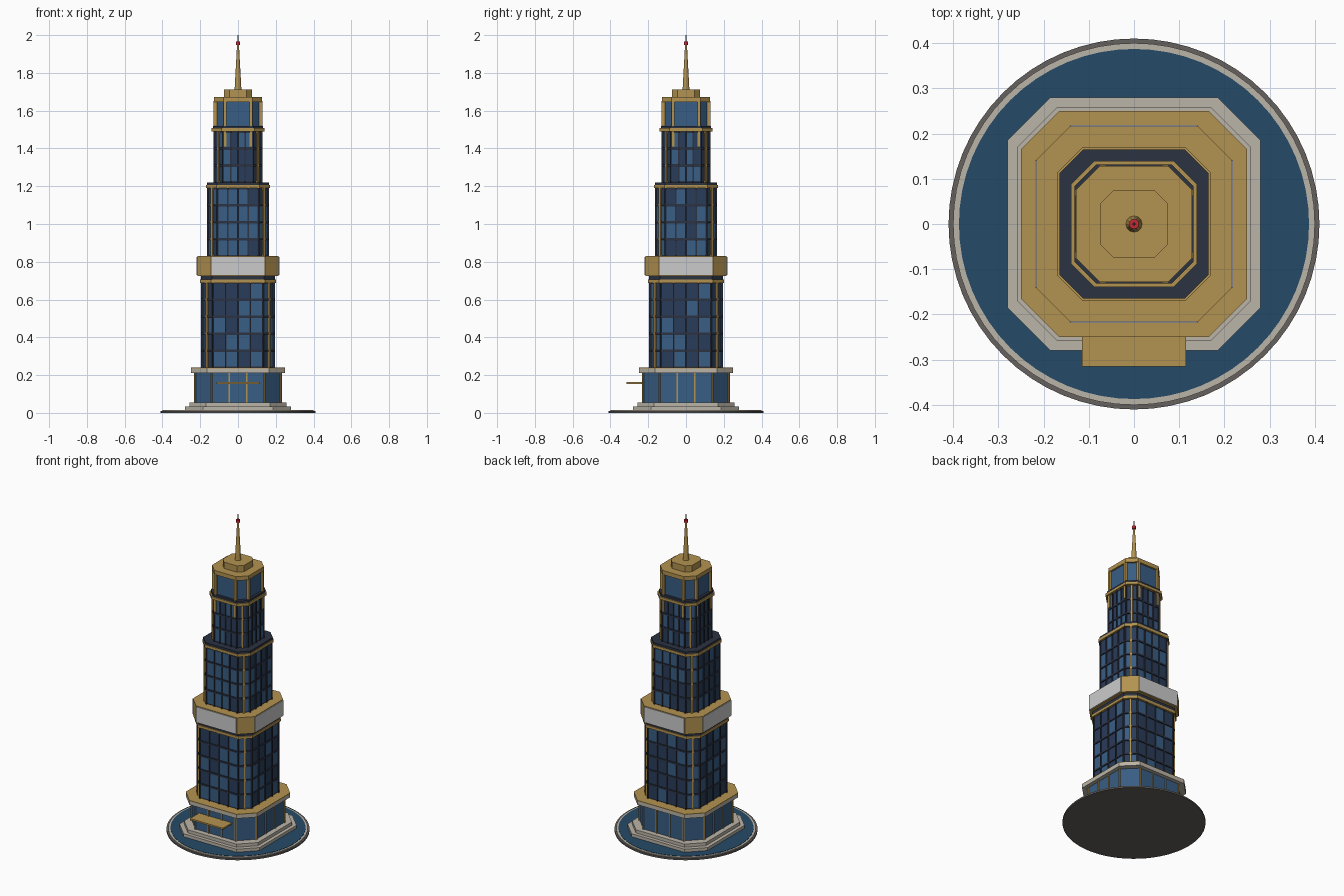
import bpy, bmesh, math, random
from mathutils import Matrix, Vector

if "Cube" in bpy.data.objects:
    bpy.data.objects.remove(bpy.data.objects["Cube"])

random.seed(7)


def mat(name, r, g, b):
    m = bpy.data.materials.new(name)
    m.diffuse_color = (r, g, b, 1)
    m.use_nodes = True
    m.node_tree.nodes["Principled BSDF"].inputs["Base Color"].default_value = m.diffuse_color
    return m


GOLD = mat("gold", 0.45, 0.29, 0.08)
DARK = mat("dark_frame", 0.025, 0.032, 0.055)
NAVY = mat("navy_glass", 0.022, 0.045, 0.10)
BLUE = mat("blue_glass", 0.04, 0.11, 0.23)
STONE = mat("stone", 0.50, 0.46, 0.39)
KERB = mat("kerb", 0.13, 0.12, 0.11)
WATER = mat("water", 0.018, 0.07, 0.14)
WHITE = mat("white_panel", 0.8, 0.8, 0.8)
RED = mat("red", 0.6, 0.02, 0.03)


def finish(name, bm, material):
    me = bpy.data.meshes.new(name)
    bmesh.ops.recalc_face_normals(bm, faces=bm.faces)
    bm.to_mesh(me)
    bm.free()
    me.materials.append(material)
    ob = bpy.data.objects.new(name, me)
    bpy.context.collection.objects.link(ob)
    return ob


def octagon(name, h, f, z0, z1, material):
    """Square prism of half width h with chamfered corners; flats reach +-f."""
    pts = [(f, -h), (h, -f), (h, f), (f, h), (-f, h), (-h, f), (-h, -f), (-f, -h)]
    bm = bmesh.new()
    face = bm.faces.new([bm.verts.new((x, y, z0)) for x, y in pts])
    ext = bmesh.ops.extrude_face_region(bm, geom=[face])["geom"]
    bmesh.ops.translate(bm, vec=(0, 0, z1 - z0),
                        verts=[v for v in ext if isinstance(v, bmesh.types.BMVert)])
    # extrusion keeps the bottom cap
    if not any(all(abs(v.co.z - z0) < 1e-6 for v in fc.verts) for fc in bm.faces):
        bm.faces.new([v for v in bm.verts if abs(v.co.z - z0) < 1e-6])
    return finish(name, bm, material)


def add_box(bm, angle, u, d, z0, z1, w, t):
    """Box on a wall facing outward: u along the wall, d distance from axis."""
    m = (Matrix.Rotation(angle, 4, 'Z') @ Matrix.Translation((u, -d, (z0 + z1) / 2))
         @ Matrix.Diagonal((w, t, z1 - z0, 1)))
    bmesh.ops.create_cube(bm, size=1, matrix=m)


def walls(h, f):
    """Angle, distance, width and is_main for the eight walls."""
    for i in range(8):
        a = i * math.pi / 4
        if i % 2 == 0:
            yield a, h, 2 * f, True
        else:
            yield a, (h + f) / math.sqrt(2), (h - f) * math.sqrt(2), False


def lathe(name, r0, r1, z0, z1, material, seg=16):
    bm = bmesh.new()
    bmesh.ops.create_cone(bm, cap_ends=True, segments=seg, radius1=r0, radius2=r1,
                          depth=z1 - z0, matrix=Matrix.Translation((0, 0, (z0 + z1) / 2)))
    return finish(name, bm, material)


def tier(name, h, f, z0, z1, rows, cols):
    """Glazed shaft: dark core, random panes, mullions, floor bands, gold corner fins."""
    octagon(name + "_core", h, f, z0, z1, DARK)
    navy, blue, frame, fins = (bmesh.new() for _ in range(4))
    rh = (z1 - z0) / rows
    for a, d, w, main in walls(h, f):
        n = cols if main else 2
        cw = w / n
        for r in range(rows):
            for c in range(n):
                bm = blue if random.random() < 0.4 else navy
                add_box(bm, a, (c + 0.5) * cw - w / 2, d, z0 + r * rh + 0.007,
                        z0 + (r + 1) * rh - 0.007, cw - 0.008, 0.006)
        if main:
            for c in range(n + 1):
                add_box(frame, a, c * cw - w / 2, d, z0, z1, 0.007, 0.016)
        else:
            add_box(fins, a, 0, d, z0, z1, 0.012, 0.022)
    finish(name + "_navy_panes", navy, NAVY)
    finish(name + "_blue_panes", blue, BLUE)
    finish(name + "_mullions", frame, DARK)
    finish(name + "_corner_fins", fins, GOLD)
    for r in range(1, rows):
        z = z0 + r * rh
        octagon(f"{name}_floor_band_{r}", h + 0.007, f + 0.003, z - 0.005, z + 0.005, DARK)


# round pool base
lathe("pool_kerb", 0.41, 0.41, 0, 0.010, KERB, 64)
lathe("pool_rim", 0.40, 0.40, 0.005, 0.014, STONE, 64)
lathe("pool_water", 0.387, 0.387, 0.008, 0.016, WATER, 64)

# plinth steps
octagon("lower_step", 0.28, 0.185, 0.012, 0.035, STONE)
octagon("upper_step", 0.258, 0.17, 0.035, 0.055, STONE)

# lobby with gold mullions
octagon("lobby_glass", 0.225, 0.14, 0.055, 0.212, BLUE)
bm = bmesh.new()
for a, d, w, main in walls(0.225, 0.14):
    for k in range(4 if main else 2):
        u = -w / 2 + k * w / (3 if main else 1)
        add_box(bm, a, u, d, 0.055, 0.212, 0.007, 0.012)
finish("lobby_mullions", bm, GOLD)
octagon("lobby_cornice", 0.25, 0.165, 0.212, 0.235, STONE)
octagon("lobby_roof", 0.25, 0.165, 0.235, 0.239, GOLD)

# entrance canopy
bm = bmesh.new()
add_box(bm, 0, 0, 0.265, 0.153, 0.163, 0.23, 0.10)
finish("entrance_canopy", bm, GOLD)

# lower shaft and its bands
tier("lower_shaft", 0.187, 0.132, 0.239, 0.69, 5, 4)
octagon("lower_gold_band", 0.20, 0.142, 0.688, 0.705, GOLD)
octagon("lower_dark_band", 0.195, 0.138, 0.705, 0.727, DARK)

# wide belt with white panels
octagon("belt", 0.215, 0.143, 0.725, 0.83, GOLD)
bm = bmesh.new()
for a, d, w, main in walls(0.215, 0.143):
    if main:
        add_box(bm, a, 0, d, 0.729, 0.826, w - 0.004, 0.008)
finish("belt_panels", bm, WHITE)

# middle shaft
tier("middle_shaft", 0.157, 0.108, 0.83, 1.19, 4, 4)
octagon("middle_gold_band", 0.169, 0.115, 1.19, 1.207, GOLD)
octagon("middle_dark_cap", 0.165, 0.112, 1.207, 1.22, DARK)

# upper shaft
tier("upper_shaft", 0.122, 0.078, 1.22, 1.49, 3, 4)
octagon("upper_gold_band", 0.139, 0.088, 1.49, 1.507, GOLD)
octagon("upper_dark_cap", 0.132, 0.083, 1.507, 1.52, DARK)

# crown with pilasters at the eight corners
octagon("crown_glass", 0.117, 0.068, 1.52, 1.648, BLUE)
bm = bmesh.new()
for i in range(4):
    for s in (-1, 1):
        add_box(bm, i * math.pi / 2, s * 0.069, 0.121, 1.41, 1.65, 0.014, 0.018)
finish("crown_pilasters", bm, GOLD)
octagon("crown_roof", 0.128, 0.076, 1.646, 1.672, GOLD)
octagon("crown_cap", 0.075, 0.045, 1.672, 1.712, GOLD)

# spire and beacon
lathe("spire", 0.018, 0.005, 1.712, 1.95, GOLD, 12)
lathe("beacon", 0.011, 0.011, 1.947, 1.965, RED, 12)
lathe("needle", 0.003, 0.002, 1.965, 2.0, KERB, 8)
